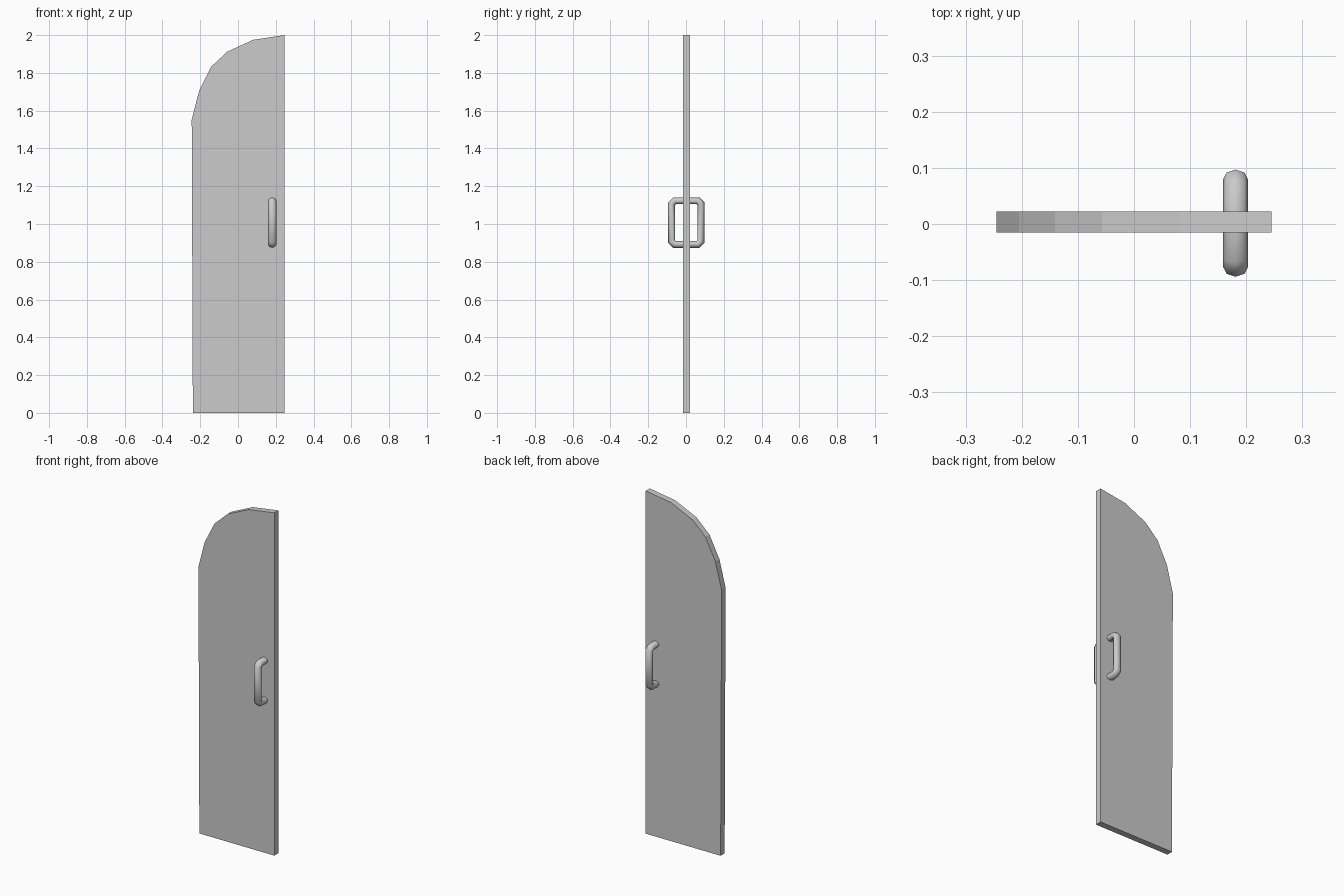
import bpy, bmesh
from math import sin, cos, pi
from mathutils import Vector

if "Cube" in bpy.data.objects:
    bpy.data.objects.remove(bpy.data.objects["Cube"])


def make_object(name, bm):
    bmesh.ops.recalc_face_normals(bm, faces=bm.faces)
    mesh = bpy.data.meshes.new(name)
    bm.to_mesh(mesh)
    bm.free()
    obj = bpy.data.objects.new(name, mesh)
    bpy.context.collection.objects.link(obj)
    return obj


# Door panel: half-arch outline extruded through its thickness
Y_FRONT, Y_BACK = -0.015, 0.022
outline = [(-0.239, 0), (0.245, 0), (0.245, 2.0), (0.08, 1.975), (-0.057, 1.912),
           (-0.141, 1.834), (-0.205, 1.708), (-0.245, 1.553)]
bm = bmesh.new()
face = bm.faces.new([bm.verts.new((x, Y_FRONT, z)) for x, z in outline])
ext = bmesh.ops.extrude_face_region(bm, geom=[face])
moved = [g for g in ext["geom"] if isinstance(g, bmesh.types.BMVert)]
bmesh.ops.translate(bm, verts=moved, vec=(0, Y_BACK - Y_FRONT, 0))
make_object("door_panel", bm)

# Pull handles: oval tube swept along a bracket path, one on each face
HX, HY = 0.181, 0.0015
RX, R, SIDES = 0.0225, 0.018, 8
REACH, LOW, HIGH, C = 0.0775, 0.892, 1.123, 0.0155
path = [Vector(p) for p in [
    (0, LOW), (REACH - C, LOW), (REACH, LOW + C),
    (REACH, HIGH - C), (REACH - C, HIGH), (0, HIGH)]]


def make_handle(name, side):
    bm = bmesh.new()
    rings = []
    for i, p in enumerate(path):
        d_in = (p - path[max(i - 1, 0)]).normalized()
        d_out = (path[min(i + 1, len(path) - 1)] - p).normalized()
        tangent = (d_in + d_out).normalized()
        normal = Vector((tangent.y, -tangent.x))
        # Mitre the ring so the tube keeps its width round the bends
        normal /= max(tangent.dot(d_in), tangent.dot(d_out))
        ring = []
        for k in range(SIDES):
            a = 2 * pi * k / SIDES
            q = p + normal * (R * sin(a))
            ring.append(bm.verts.new((HX + RX * cos(a), HY + side * q.x, q.y)))
        rings.append(ring)
    for a, b in zip(rings, rings[1:]):
        for k in range(SIDES):
            n = (k + 1) % SIDES
            bm.faces.new((a[k], a[n], b[n], b[k]))
    bm.faces.new(rings[0])
    bm.faces.new(rings[-1])
    obj = make_object(name, bm)
    for poly in obj.data.polygons:
        poly.use_smooth = len(poly.vertices) == 4
    return obj


make_handle("front_handle", -1)
make_handle("back_handle", 1)
